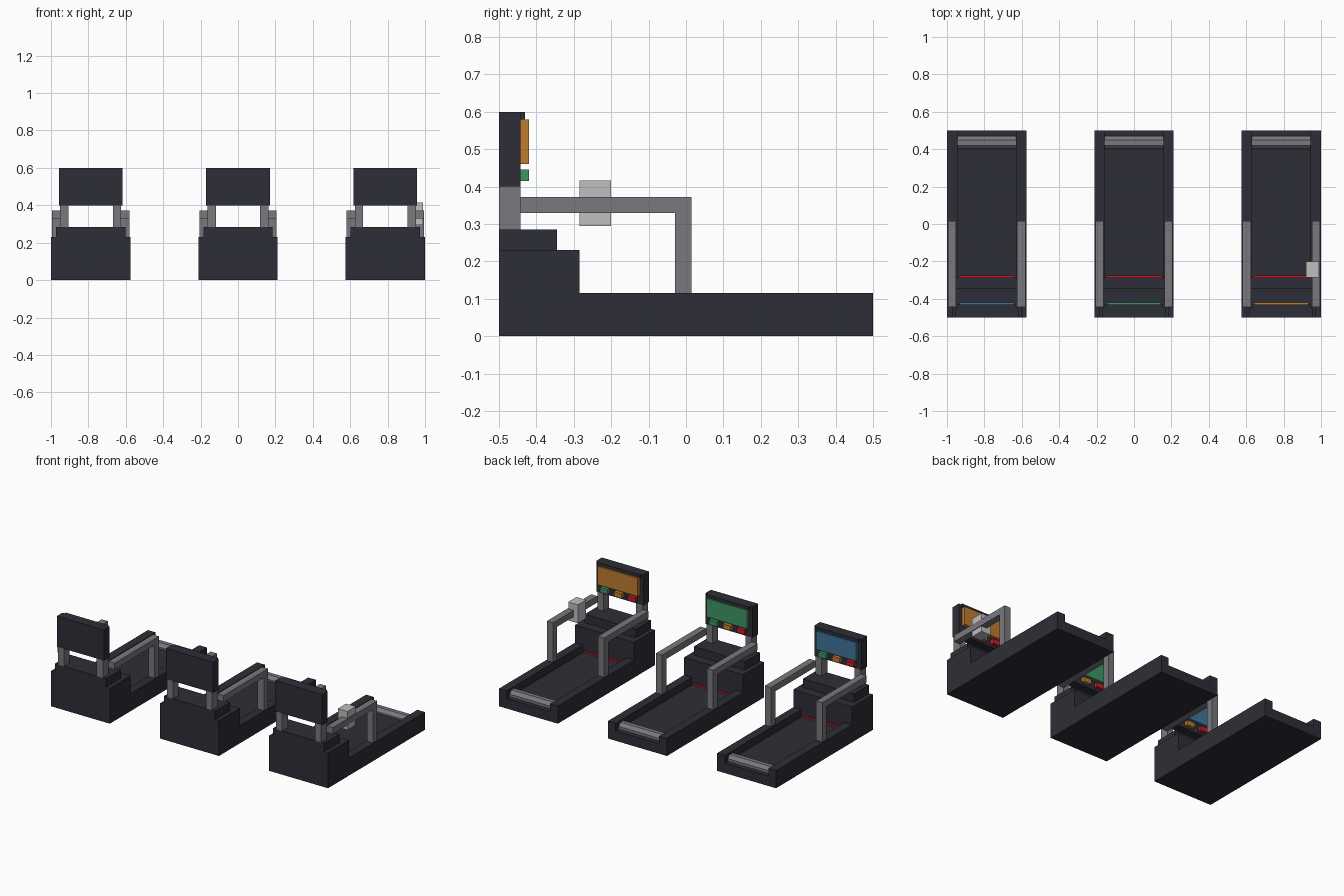
import bpy
import math

cube = bpy.data.objects.get("Cube")
if cube:
    bpy.data.objects.remove(cube, do_unlink=True)


def material(name, color):
    mat = bpy.data.materials.new(name)
    mat.use_nodes = True
    rgba = (*color, 1)
    mat.diffuse_color = rgba
    mat.node_tree.nodes["Principled BSDF"].inputs["Base Color"].default_value = rgba
    return mat


DARK = material("charcoal", (0.027, 0.027, 0.038))
STEEL = material("steel grey", (0.19, 0.19, 0.21))
TOWEL = material("pale grey", (0.52, 0.52, 0.52))
AMBER = material("amber", (0.52, 0.2, 0.03))
GREEN = material("green", (0.05, 0.30, 0.13))
BLUE = material("blue", (0.05, 0.18, 0.32))
RED = material("red", (0.52, 0.015, 0.02))


def box(name, x, y, z, mat):
    """Box from (min, max) ranges on each axis."""
    spans = (x, y, z)
    bpy.ops.mesh.primitive_cube_add(size=1, location=[(a + b) / 2 for a, b in spans])
    ob = bpy.context.object
    ob.name = name
    ob.scale = [abs(b - a) for a, b in spans]
    bpy.ops.object.transform_apply(location=False, rotation=False, scale=True)
    ob.data.materials.append(mat)
    return ob


def treadmill(label, cx, screen_mat):
    def part(name, x, y, z, mat):
        return box(f"{label}_{name}", (cx + x[0], cx + x[1]), y, z, mat)

    def centred(name, half, y, z, mat):
        return part(name, (-half, half), y, z, mat)

    # Deck with recessed belt and motor hood
    centred("deck", 0.2125, (-0.5, 0.5), (0, 0.065), DARK)
    centred("belt", 0.15, (-0.285, 0.43), (0.065, 0.072), DARK)
    centred("motor_hood", 0.2125, (-0.5, -0.285), (0.065, 0.23), DARK)
    centred("hood_step", 0.185, (-0.5, -0.345), (0.23, 0.285), DARK)
    centred("red_strip", 0.15, (-0.285, -0.275), (0.072, 0.082), RED)

    # Rear roller, eight-sided with a flat top
    bpy.ops.mesh.primitive_cylinder_add(
        vertices=8, radius=0.037, depth=0.314, location=(cx, 0.435, 0.068),
        rotation=(0, math.pi / 2, 0))
    roller = bpy.context.object
    roller.name = f"{label}_rear_roller"
    roller.rotation_euler = (math.pi / 8, math.pi / 2, 0)
    roller.rotation_mode = "XYZ"
    roller.data.materials.append(STEEL)
    for v in roller.data.vertices:
        # Turn the cross-section by half a side
        a = math.pi / 8
        px, py = v.co.x, v.co.y
        v.co.x = px * math.cos(a) - py * math.sin(a)
        v.co.y = px * math.sin(a) + py * math.cos(a)
    roller.rotation_euler = (0, math.pi / 2, 0)

    # Mirrored side rails, posts and handrails
    for side, s in (("left", 1), ("right", -1)):
        def pair(name, x, y, z, mat):
            part(f"{side}_{name}", sorted((s * x[0], s * x[1])), y, z, mat)
        pair("side_rail", (0.157, 0.2125), (-0.285, 0.5), (0.065, 0.115), DARK)
        pair("console_post", (0.118, 0.163), (-0.5, -0.443), (0.285, 0.4), STEEL)
        pair("handrail", (0.163, 0.207), (-0.443, 0.015), (0.33, 0.372), STEEL)
        pair("handrail_leg", (0.163, 0.207), (-0.03, 0.015), (0.115, 0.33), STEEL)

    # Console with screen and buttons
    centred("console", 0.17, (-0.5, -0.443), (0.4, 0.6), DARK)
    centred("console_lip", 0.155, (-0.443, -0.43), (0.58, 0.6), DARK)
    centred("screen", 0.145, (-0.443, -0.42), (0.46, 0.58), screen_mat)
    for name, x, mat in (("green", 0.1, GREEN), ("amber", 0, AMBER), ("red", -0.1, RED)):
        part(f"{name}_button", (x - 0.028, x + 0.028), (-0.443, -0.42), (0.415, 0.446), mat)


SPACING = 0.7875
treadmill("right_treadmill", -SPACING, BLUE)
treadmill("middle_treadmill", 0, GREEN)
treadmill("left_treadmill", SPACING, AMBER)

# Folded towel over one handrail
box("towel", (0.92, 0.99), (-0.285, -0.2), (0.295, 0.416), TOWEL)
